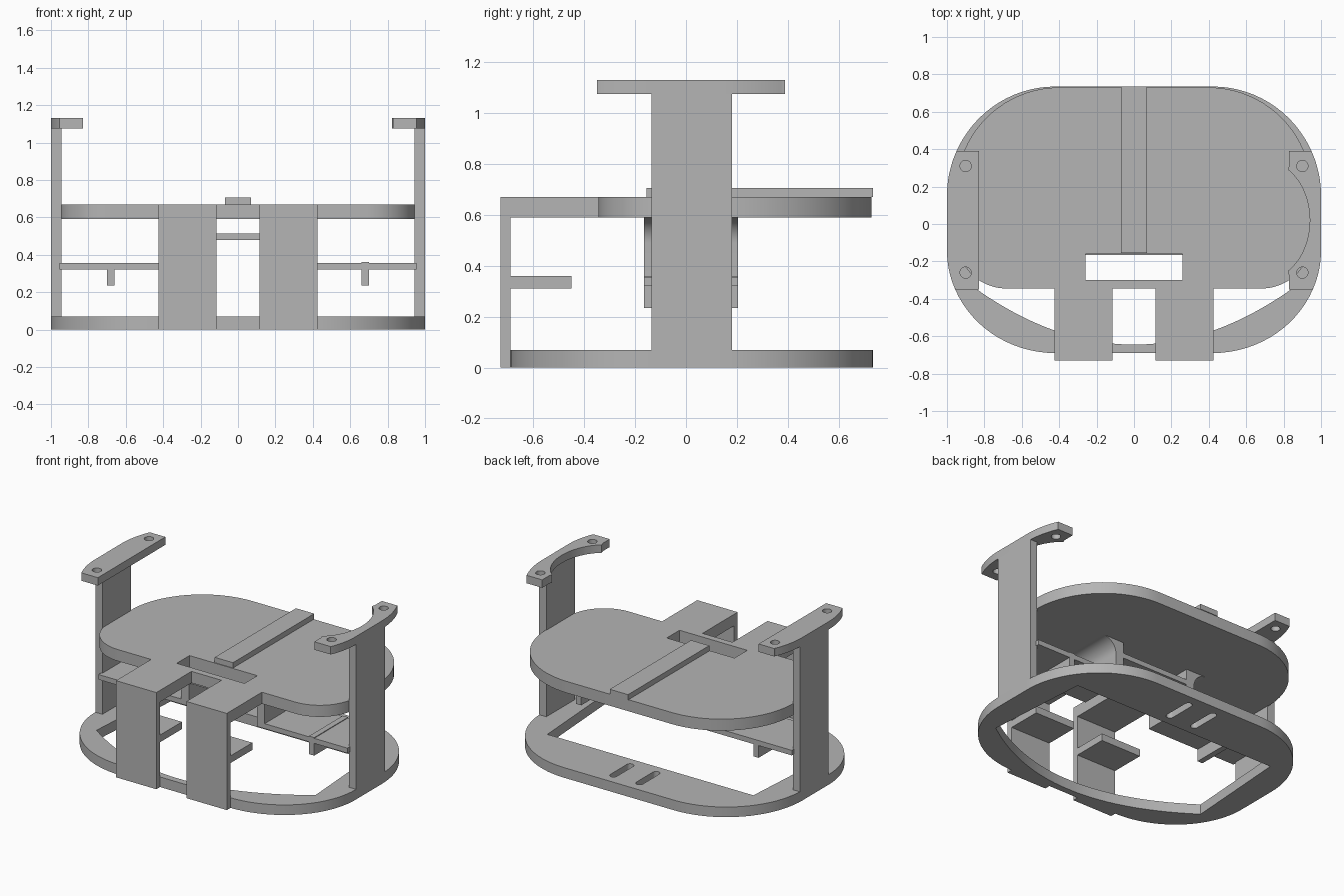
import bpy
import bmesh
from math import sin, cos, radians, pi
from mathutils import Matrix

cube = bpy.data.objects.get("Cube")
if cube:
    bpy.data.objects.remove(cube, do_unlink=True)

grey = bpy.data.materials.new("plain grey")
grey.use_nodes = True
COLOUR = (0.46, 0.46, 0.46, 1)
grey.diffuse_color = COLOUR
grey.node_tree.nodes["Principled BSDF"].inputs["Base Color"].default_value = COLOUR


def arc(cx, cy, rx, ry, start, end, steps=20):
    angles = [radians(start + (end - start) * i / steps) for i in range(steps + 1)]
    return [(cx + rx * cos(a), cy + ry * sin(a)) for a in angles]


def mirror(points):
    return [(-x, y) for x, y in points]


def symmetric(half):
    """Close a right-hand half outline, given from front to back."""
    return half + mirror(half)[::-1]


def slab(name, loops, low, high, upright=False):
    """Extrude an outline with holes along z, or along y when upright."""
    curve = bpy.data.curves.new(name, "CURVE")
    curve.dimensions = "2D"
    curve.fill_mode = "BOTH"
    curve.extrude = (high - low) / 2
    for loop in loops:
        spline = curve.splines.new("POLY")
        spline.points.add(len(loop) - 1)
        for point, (x, y) in zip(spline.points, loop):
            point.co = (x, y, 0, 1)
        spline.use_cyclic_u = True
    source = bpy.data.objects.new(name + " outline", curve)
    bpy.context.collection.objects.link(source)
    graph = bpy.context.evaluated_depsgraph_get()
    mesh = bpy.data.meshes.new_from_object(source.evaluated_get(graph))
    bpy.data.objects.remove(source, do_unlink=True)

    middle = (low + high) / 2
    if upright:
        place = Matrix.Translation((0, middle, 0)) @ Matrix.Rotation(pi / 2, 4, "X")
    else:
        place = Matrix.Translation((0, 0, middle))
    bm = bmesh.new()
    bm.from_mesh(mesh)
    bmesh.ops.transform(bm, matrix=place, verts=bm.verts)
    bmesh.ops.remove_doubles(bm, verts=bm.verts, dist=0.0005)
    bmesh.ops.recalc_face_normals(bm, faces=bm.faces)
    bm.to_mesh(mesh)
    bm.free()
    mesh.materials.clear()
    mesh.materials.append(grey)
    obj = bpy.data.objects.new(name, mesh)
    bpy.context.collection.objects.link(obj)
    bpy.ops.object.select_all(action="DESELECT")
    obj.select_set(True)
    bpy.context.view_layer.objects.active = obj
    bpy.ops.object.shade_smooth_by_angle(angle=radians(30))
    return obj


def rect(x0, x1, y0, y1):
    return [(x0, y0), (x1, y0), (x1, y1), (x0, y1)]


def box(name, x0, x1, y0, y1, z0, z1):
    return slab(name, [rect(*sorted((x0, x1)), y0, y1)], z0, z1)


# Base ring with a large opening and two slots in the wide back
front_corner = (0.42, -0.14, 0.58, 0.55)
back_corner = (0.42, 0.15, 0.58, 0.585)
outer = symmetric(arc(*front_corner, -90, 0) + arc(*back_corner, 0, 90))
front_curve = [(0.84 * i / 14, -0.645 + 0.295 * (i / 14) ** 2) for i in range(1, 15)]
opening = symmetric(front_curve + [(0.79, 0.39)])


def slot(x):
    return arc(x, 0.65, 0.025, 0.025, 0, 180, 8) + arc(x, 0.47, 0.025, 0.025, 180, 360, 8)


slab("base_ring", [outer, opening, slot(-0.1), slot(0.1)], 0, 0.07)

# Seat plate with two front tabs and a rectangular notch
plate = symmetric(
    [(0.115, -0.345), (0.115, -0.73), (0.425, -0.73), (0.425, -0.345)]
    + arc(0.68, -0.075, 0.27, 0.27, -90, 0)
    + arc(0.4, 0.18, 0.55, 0.55, 0, 90))
slab("top_plate", [plate, rect(-0.26, 0.26, -0.30, -0.16)], 0.59, 0.67)
box("plate_rib", -0.07, 0.07, -0.155, 0.735, 0.67, 0.707)

# Tray profile: side shelf, hanging lip, wall and fillet under the plate
tray = ([(0.955, 0.355), (0.32, 0.355)]
        + arc(0.42, 0.49, 0.1, 0.1, 180, 90, 12)
        + [(0.26, 0.59), (0.26, 0.32), (0.66, 0.32), (0.66, 0.235),
           (0.70, 0.235), (0.70, 0.32), (0.955, 0.32)])

# Bracket outline follows the base edge
rim = [p for p in arc(*front_corner, -45, 0, 30) + arc(*back_corner, 0, 45, 30)
       if -0.35 < p[1] < 0.39]
rim = [(0.955, -0.35)] + rim + [(0.95, 0.39)]
straight_inner = [(0.83, 0.39), (0.83, -0.35)]
curved_inner = ([(0.83, 0.39), (0.83, 0.31)]
                + arc(0.69, 0.02, 0.25, 0.32, 58, -58, 24)
                + [(0.83, -0.28), (0.83, -0.35)])

for side, s in (("left", 1), ("right", -1)):
    flip = (lambda p: p) if s == 1 else mirror
    box("front_leg_" + side, s * 0.115, s * 0.425, -0.73, -0.69, 0, 0.59)
    box("leg_shelf_" + side, s * 0.115, s * 0.425, -0.69, -0.45, 0.31, 0.36)
    slab("side_tray_" + side, [flip(tray)], -0.165, 0.205, upright=True)
    box("side_post_" + side, s * 0.945, s, -0.135, 0.18, 0.07, 1.075)
    inner = curved_inner if s == 1 else straight_inner
    holes = [arc(0.9, y, 0.03, 0.03, 0, 345, 23) for y in (-0.26, 0.31)]
    slab("post_bracket_" + side, [flip(rim + inner)] + [flip(h) for h in holes],
         1.075, 1.13)

# Bridge between the tray walls and a small rib on one tray
box("tray_bridge", -0.26, 0.26, -0.165, 0.205, 0.48, 0.515)
box("tray_rib", 0.66, 0.70, -0.165, 0.205, 0.355, 0.36)
